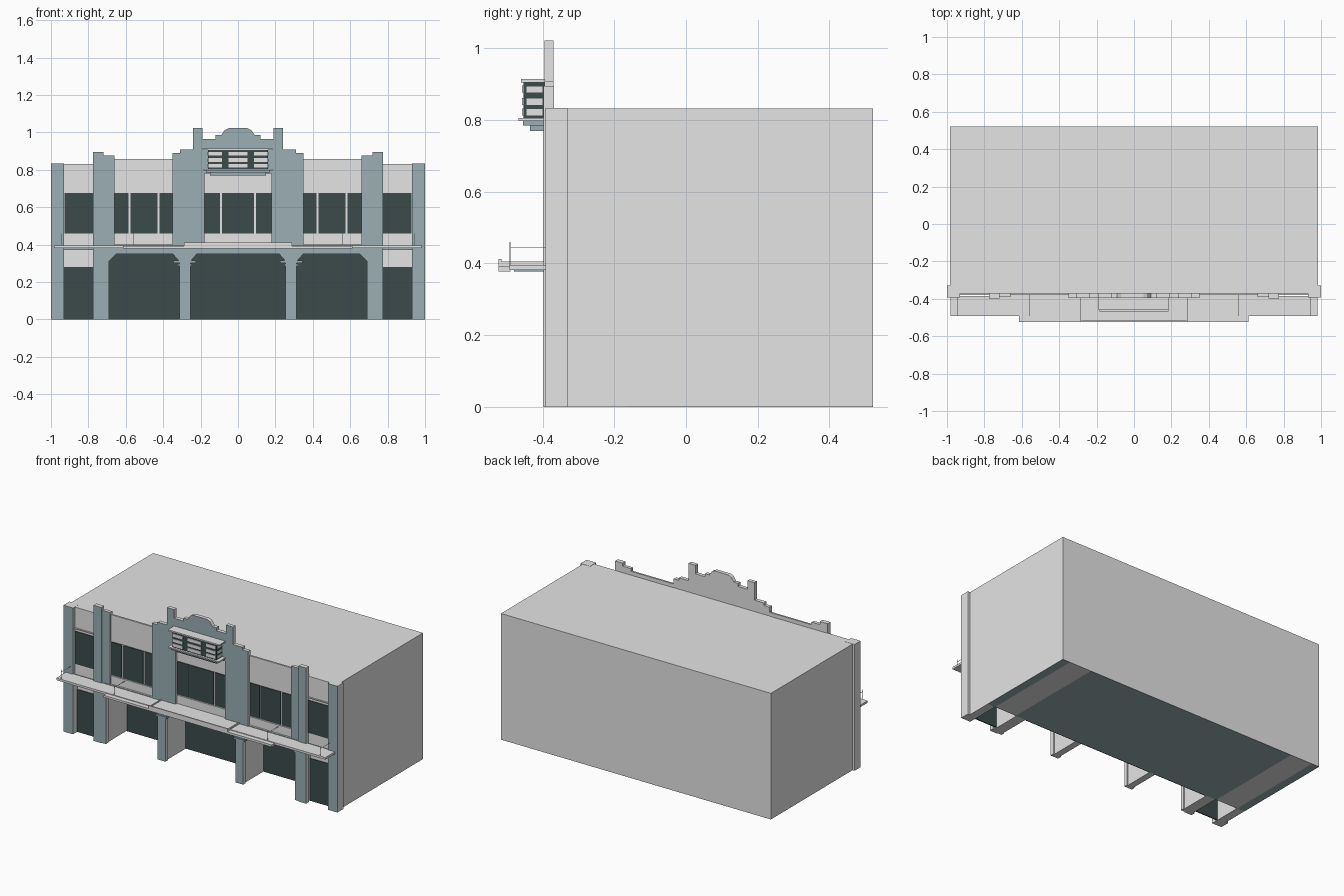
import bpy, bmesh

def material(name, rgb):
    m = bpy.data.materials.new(name)
    m.diffuse_color = (*rgb, 1)
    return m

GREY = material("light_grey_render", (0.77, 0.78, 0.77))
BLUE = material("blue_grey_stone", (0.325, 0.43, 0.455))
DARK = material("dark_glass", (0.045, 0.07, 0.07))

def prism(name, pts, y0, y1, side, front=None):
    """Extrude an xz outline from y0 to y1; the face looking to -y may have its own colour."""
    bm = bmesh.new()
    face = bm.faces.new([bm.verts.new((x, y0, z)) for x, z in pts])
    ext = bmesh.ops.extrude_face_region(bm, geom=[face], use_keep_orig=True)
    bmesh.ops.translate(bm, vec=(0, y1 - y0, 0),
                        verts=[v for v in ext["geom"] if isinstance(v, bmesh.types.BMVert)])
    bmesh.ops.recalc_face_normals(bm, faces=bm.faces)
    for f in bm.faces:
        f.material_index = 1 if front and f.normal.y < -0.5 else 0
    me = bpy.data.meshes.new(name)
    bm.to_mesh(me)
    bm.free()
    me.materials.append(side)
    if front:
        me.materials.append(front)
    ob = bpy.data.objects.new(name, me)
    bpy.context.collection.objects.link(ob)
    return ob

def box(name, x0, x1, y0, y1, z0, z1, side=GREY, front=None):
    return prism(name, [(x0, z0), (x1, z0), (x1, z1), (x0, z1)], y0, y1, side, front)

def pair(name, x0, x1, *rest):
    box("right_" + name, x0, x1, *rest)
    box("left_" + name, -x1, -x0, *rest)

def mirrored(half):
    return half + [(-x, z) for x, z in reversed(half)]

BACK, REC = 0.522, -0.165   # back of the building, back wall of the entrance recess

# Main building: lower block behind the recess, upper block over it
box("lower_block", -0.985, 0.985, REC, BACK, 0.001, 0.37)
box("upper_block", -0.985, 0.985, -0.372, BACK, 0.37, 0.832)
# Underside
box("floor_underside", -0.77, 0.77, REC, BACK, 0, 0.001, BLUE)
pair("floor_band", 0.77, 0.93, REC, BACK, 0, 0.001, GREY)
pair("floor_edge", 0.93, 0.985, REC, BACK, 0, 0.001, BLUE)

# Ground floor: recessed glazing and dividing walls
box("entrance_glazing", -0.69, 0.69, REC - 0.006, REC, 0, 0.37, DARK)
pair("entrance_divider", 0.262, 0.305, -0.37, REC, 0, 0.37)
pair("recess_side_wall", 0.695, 0.765, -0.37, REC, 0, 0.37)
pair("outer_side_wall", 0.93, 0.985, -0.335, REC, 0, 0.37)

# Arcade with three clipped-corner openings
arcade = [(0.22, 0.35), (0.255, 0.31), (0.255, 0), (0.312, 0), (0.312, 0.31), (0.35, 0.35),
          (0.65, 0.35), (0.69, 0.31), (0.69, 0), (0.77, 0), (0.77, 0.40)]
prism("arcade_front", mirrored(arcade), -0.392, -0.367, GREY, BLUE)
for hw, z in ((0.04, 0.285), (0.06, 0.302)):
    pair("column_capital", 0.285 - hw, 0.285 + hw, -0.397, -0.365, z, z + 0.012, BLUE)

# Corner piers
pair("corner_pier", 0.93, 1.0, -0.392, -0.33, 0, 0.833, GREY, BLUE)

# Outer side bays
pair("side_bay_wall", 0.77, 0.93, -0.345, REC, 0.28, 0.37)
pair("side_bay_shopfront", 0.77, 0.93, -0.349, -0.342, 0, 0.28, DARK)
pair("side_bay_window", 0.772, 0.928, -0.376, -0.37, 0.46, 0.675, DARK)
pair("side_bay_ledge", 0.77, 0.93, -0.379, -0.37, 0.69, 0.697)
pair("side_bay_band", 0.77, 0.93, -0.376, -0.345, 0.37, 0.39, BLUE)

# Intermediate piers
pair("tall_pier", 0.72, 0.775, -0.397, -0.368, 0, 0.895, GREY, BLUE)
pair("inner_pier", 0.66, 0.72, -0.39, -0.368, 0.39, 0.875, GREY, BLUE)

# Wing walls and their windows
pair("wing_parapet", 0.35, 0.66, -0.38, -0.368, 0.68, 0.857)
pair("wing_spandrel", 0.35, 0.66, -0.38, -0.368, 0.39, 0.455)
for a, b in ((0.35, 0.42), (0.43, 0.575), (0.585, 0.66)):
    pair("wing_window", a, b, -0.377, -0.37, 0.46, 0.675, DARK)

# Central stepped gable
gable = [(0.18, 0.78), (0.18, 0.39), (0.35, 0.39), (0.35, 0.89), (0.31, 0.89), (0.31, 0.907),
         (0.24, 0.907), (0.24, 1.022), (0.19, 1.022), (0.19, 0.965), (0.12, 0.965),
         (0.12, 0.985), (0.09, 0.985), (0.07, 1.013), (0.05, 1.022)]
prism("central_gable", mirrored(gable), -0.395, -0.37, GREY, BLUE)
box("central_spandrel", -0.18, 0.18, -0.38, -0.368, 0.39, 0.455)
box("central_lintel", -0.18, 0.18, -0.38, -0.368, 0.68, 0.78)
box("central_window", -0.085, 0.085, -0.377, -0.37, 0.46, 0.675, DARK)
pair("central_side_window", 0.095, 0.18, -0.377, -0.37, 0.46, 0.675, DARK)

# Projecting display box on the gable
box("display_box", -0.16, 0.16, -0.453, -0.39, 0.80, 0.907, DARK)
box("display_top", -0.19, 0.185, -0.46, -0.39, 0.905, 0.914)
box("display_base", -0.185, 0.185, -0.467, -0.39, 0.797, 0.805)
box("display_corbel_upper", -0.17, 0.17, -0.455, -0.39, 0.785, 0.797, BLUE)
box("display_corbel_lower", -0.15, 0.15, -0.435, -0.39, 0.77, 0.785, BLUE)
for z in (0.812, 0.842, 0.876):
    box("display_panel", -0.05, 0.05, -0.457, -0.452, z, z + 0.02)
    pair("display_panel", 0.085, 0.157, -0.457, -0.452, z, z + 0.02)
    pair("display_end_panel", 0.159, 0.163, -0.445, -0.40, z, z + 0.018)

# Canopy over the street
box("canopy_slab", -0.982, 0.982, -0.492, -0.385, 0.382, 0.396)
box("canopy_front_slab", -0.615, 0.612, -0.523, -0.49, 0.378, 0.392)
box("canopy_centre_floor", -0.288, 0.288, -0.515, -0.39, 0.39, 0.4)
box("canopy_centre_lip", -0.288, 0.288, -0.523, -0.515, 0.378, 0.412)
pair("canopy_centre_rim", 0.28, 0.288, -0.515, -0.39, 0.396, 0.405)
box("canopy_soffit", -0.16, 0.16, -0.48, -0.39, 0.378, 0.383, BLUE)

# Thin tie rods on the canopy
for x in (0.56, 0.945):
    pair("canopy_post", x - 0.001, x + 0.001, -0.492, -0.490, 0.396, 0.46)
    pair("canopy_tie", x - 0.001, x + 0.001, -0.49, -0.37, 0.444, 0.446)
